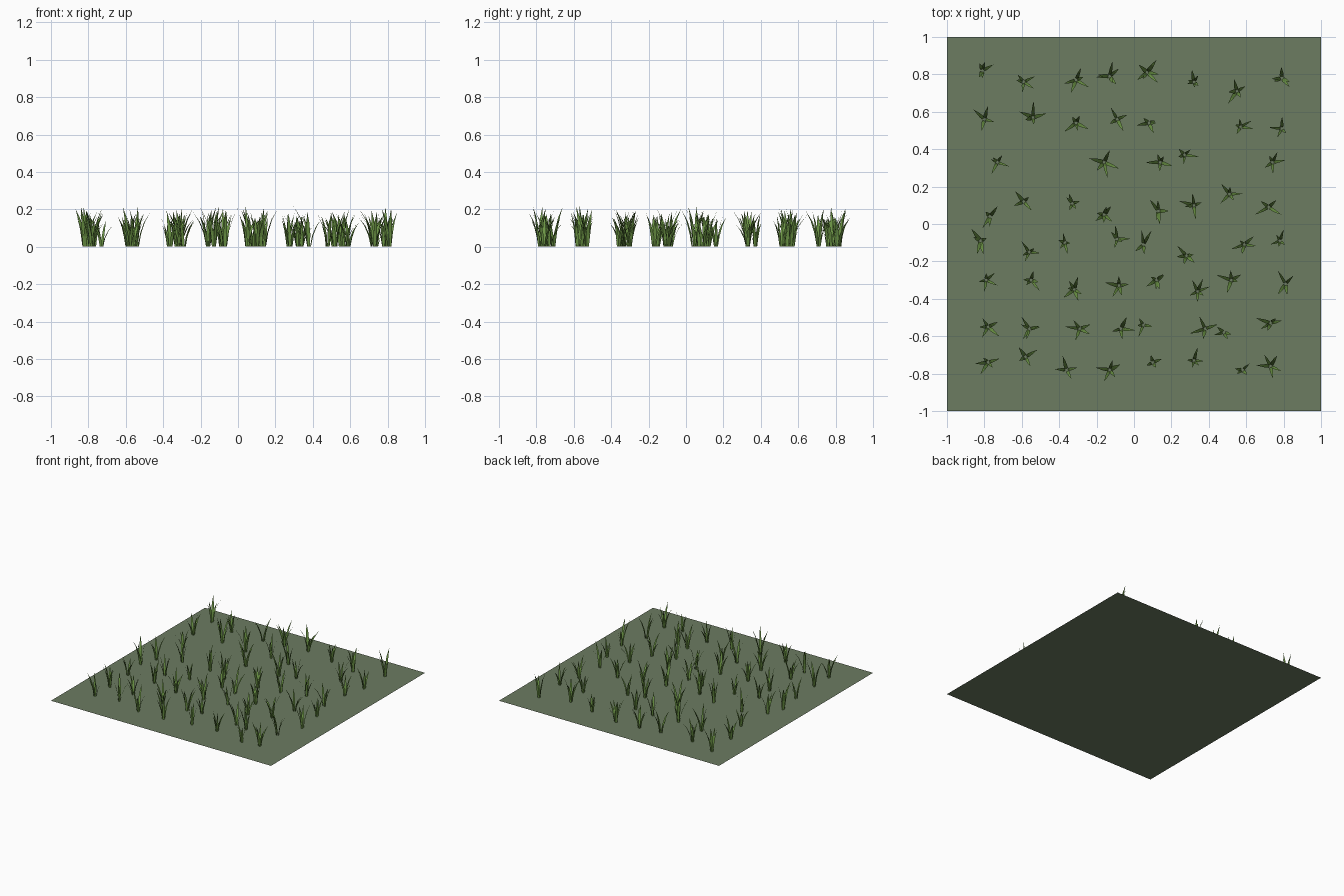
import bpy, math, random
from mathutils import Vector

if "Cube" in bpy.data.objects:
    bpy.data.objects.remove(bpy.data.objects["Cube"])

random.seed(7)


def material(name, color):
    m = bpy.data.materials.new(name)
    m.diffuse_color = (*color, 1)
    m.use_nodes = True
    m.node_tree.nodes["Principled BSDF"].inputs["Base Color"].default_value = m.diffuse_color
    return m


def add_object(name, verts, faces, mat):
    me = bpy.data.meshes.new(name)
    me.from_pydata(verts, [], faces)
    me.materials.append(mat)
    ob = bpy.data.objects.new(name, me)
    bpy.context.collection.objects.link(ob)
    return ob


soil = material("soil_green", (0.15, 0.20, 0.12))
green = material("blade_green", (0.15, 0.30, 0.06))

# Ground sheet
add_object("ground", [(-1, -1, 0), (1, -1, 0), (1, 1, 0), (-1, 1, 0)],
           [(0, 1, 2, 3)], soil)

# Tuft positions, row by row from back to front
TUFTS = [
    (-.81, .82), (-.59, .76), (-.31, .77), (-.13, .79), (.07, .81), (.32, .76), (.55, .71), (.79, .78),
    (-.80, .56), (-.54, .57), (-.31, .54), (-.09, .56), (.08, .54), (.57, .52), (.79, .51),
    (-.73, .33), (-.16, .33), (.14, .33), (.27, .37), (.74, .33),
    (-.77, .04), (-.59, .12), (-.33, .11), (-.16, .05), (.13, .07), (.32, .10), (.51, .16), (.72, .09),
    (-.82, -.09), (-.56, -.15), (-.37, -.10), (-.09, -.08), (.05, -.11), (.28, -.17), (.59, -.11), (.78, -.09),
    (-.79, -.30), (-.55, -.30), (-.32, -.35), (-.08, -.33), (.12, -.30), (.34, -.36), (.52, -.30), (.81, -.32),
    (-.78, -.55), (-.56, -.56), (-.29, -.56), (-.07, -.56), (.05, -.54), (.38, -.56), (.48, -.58), (.73, -.53),
    (-.78, -.74), (-.58, -.71), (-.36, -.78), (-.13, -.78), (.10, -.74), (.32, -.73), (.58, -.78), (.73, -.76),
]

# Blade profile: height fraction, outward fraction, width fraction
PROFILE = [(0, 0, .75), (.38, .18, 1), (.72, .52, .72)]


def blade(verts, faces, angle, height, reach, width):
    """Flat tapering strip that bends outward and ends in a point."""
    out = Vector((math.cos(angle), math.sin(angle), 0))
    side = Vector((-out.y, out.x, 0))
    base = out * .008
    n = len(verts)
    for h, r, w in PROFILE:
        p = base + out * reach * r + Vector((0, 0, height * h))
        verts += [p - side * width * w / 2, p + side * width * w / 2]
    verts.append(base + out * reach + Vector((0, 0, height)))
    for k in range(len(PROFILE) - 1):
        a = n + 2 * k
        faces.append((a, a + 1, a + 3, a + 2))
    a = n + 2 * (len(PROFILE) - 1)
    faces.append((a, a + 1, a + 2))


# Grass tufts
for i, (x, y) in enumerate(TUFTS):
    verts, faces = [], []
    count = random.choice((4, 5, 5, 6))
    size = random.uniform(.85, 1.12)
    turn = random.uniform(0, math.tau)
    for k in range(count):
        angle = turn + math.tau * k / count + random.uniform(-.6, .6)
        blade(verts, faces, angle, size * random.uniform(.13, .20),
              size * random.uniform(.025, .075), size * random.uniform(.015, .021))
    tuft = add_object(f"grass_tuft_{i + 1}", verts, faces, green)
    tuft.location = (x, y, 0)
